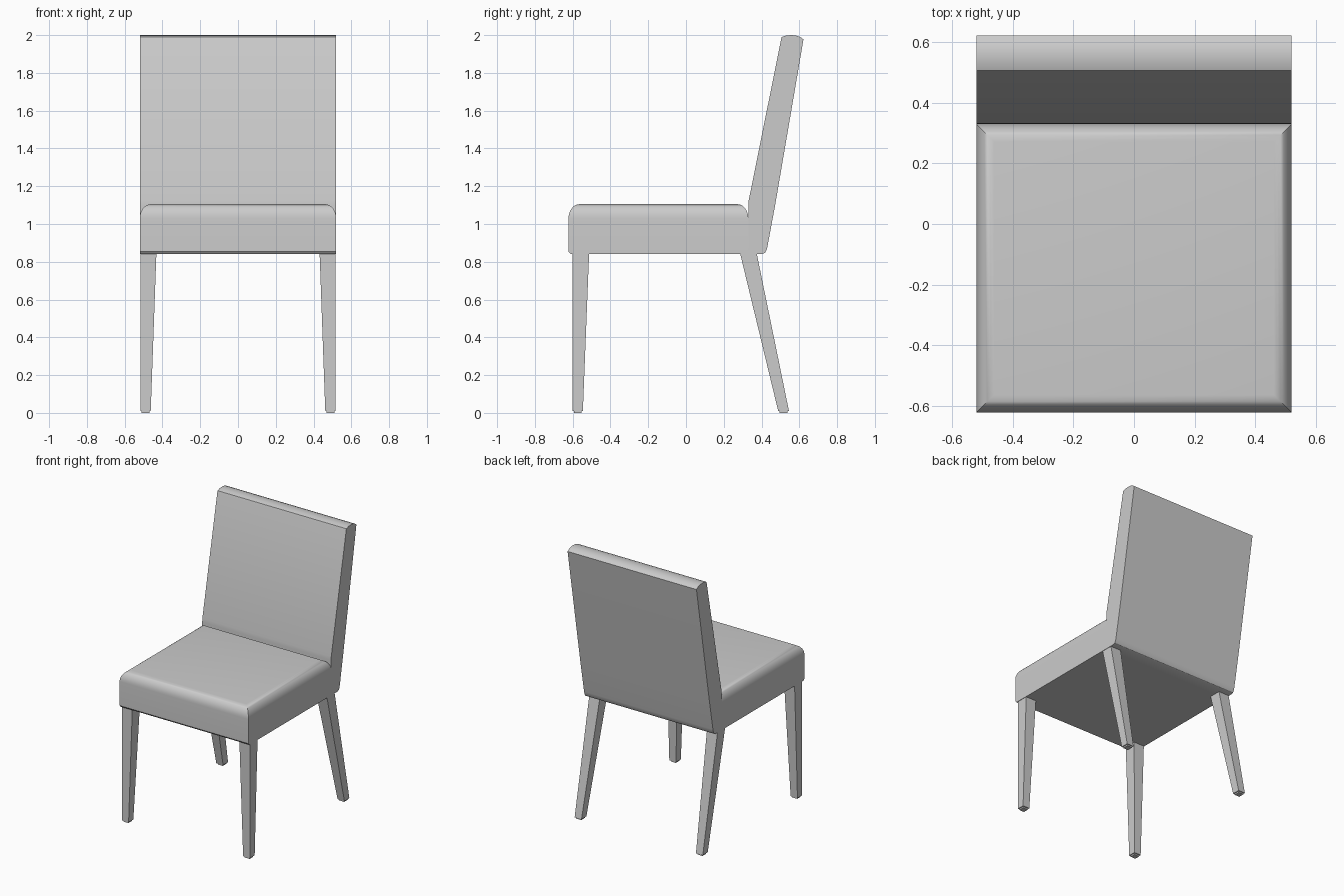
import bpy, bmesh, math

if "Cube" in bpy.data.objects:
    bpy.data.objects.remove(bpy.data.objects["Cube"])

grey = bpy.data.materials.new("grey")
grey.diffuse_color = (0.6, 0.6, 0.6, 1)
grey.use_nodes = True
grey.node_tree.nodes["Principled BSDF"].inputs["Base Color"].default_value = grey.diffuse_color


def make_object(name, bm, smooth=False):
    bmesh.ops.recalc_face_normals(bm, faces=bm.faces)
    mesh = bpy.data.meshes.new(name)
    bm.to_mesh(mesh)
    bm.free()
    mesh.materials.append(grey)
    obj = bpy.data.objects.new(name, mesh)
    bpy.context.collection.objects.link(obj)
    if smooth:
        bpy.ops.object.select_all(action='DESELECT')
        obj.select_set(True)
        bpy.context.view_layer.objects.active = obj
        bpy.ops.object.shade_smooth_by_angle(angle=math.radians(30))
    return obj


def loft(name, rings, smooth=False):
    """Stack of rectangles (x0, x1, y0, y1, z) joined by walls and capped."""
    bm = bmesh.new()
    loops = [[bm.verts.new(p) for p in
              ((x0, y0, z), (x1, y0, z), (x1, y1, z), (x0, y1, z))]
             for x0, x1, y0, y1, z in rings]
    for a, b in zip(loops, loops[1:]):
        for i in range(4):
            j = (i + 1) % 4
            bm.faces.new((a[i], a[j], b[j], b[i]))
    bm.faces.new(loops[0])
    bm.faces.new(loops[-1])
    return make_object(name, bm, smooth)


W = 0.52        # half width of seat and backrest
BASE = 0.842    # underside of seat

# Seat cushion: straight sides, softly rounded upper rim with mitred corners
rings = [(-W, W, -0.612, 0.33, BASE), (-W, W, -0.622, 0.33, BASE + 0.012)]
for k in range(9):
    t = k / 8 * math.pi / 2
    inset = 0.058 * (1 - math.cos(t))
    rings.append((-W + inset, W - inset, -0.622 + inset, 0.33 - inset,
                  1.03 + 0.075 * math.sin(t)))
loft("seat", rings, True)

# Backrest: side profile (y, z) with bent lower part and crowned top
profile = [(0.33, BASE), (0.405, BASE), (0.418, 0.848), (0.427, 0.862),
           (0.432, 0.885), (0.472, 1.10), (0.622, 1.978),
           (0.606, 1.989), (0.585, 1.997), (0.56, 2.0), (0.53, 1.998),
           (0.507, 1.99), (0.505, 1.985), (0.332, 1.125), (0.33, 1.10)]
bm = bmesh.new()
sides = [[bm.verts.new((x, y, z)) for y, z in profile] for x in (-W, W)]
n = len(profile)
for i in range(n):
    j = (i + 1) % n
    bm.faces.new((sides[0][i], sides[0][j], sides[1][j], sides[1][i]))
for s in sides:
    bm.faces.new(s)
make_object("backrest", bm, True)


# Tapered legs, each with a small glide under the foot
def leg(name, side, top_y, foot_y):
    def ring(xa, xb, ya, yb, z):
        return (*sorted((side * xa, side * xb)), ya, yb, z)
    loft(name, [ring(0.462, 0.517, *foot_y, 0.01),
                ring(0.432, 0.517, *top_y, BASE + 0.004)])
    y0, y1 = foot_y
    loft(name + "_glide", [ring(0.469, 0.51, y0 + 0.007, y1 - 0.007, 0),
                           ring(0.469, 0.51, y0 + 0.007, y1 - 0.007, 0.012)])


for side, label in ((-1, "left"), (1, "right")):
    leg("front_leg_" + label, side, (-0.601, -0.513), (-0.601, -0.546))
    leg("rear_leg_" + label, side, (0.286, 0.374), (0.488, 0.545))
